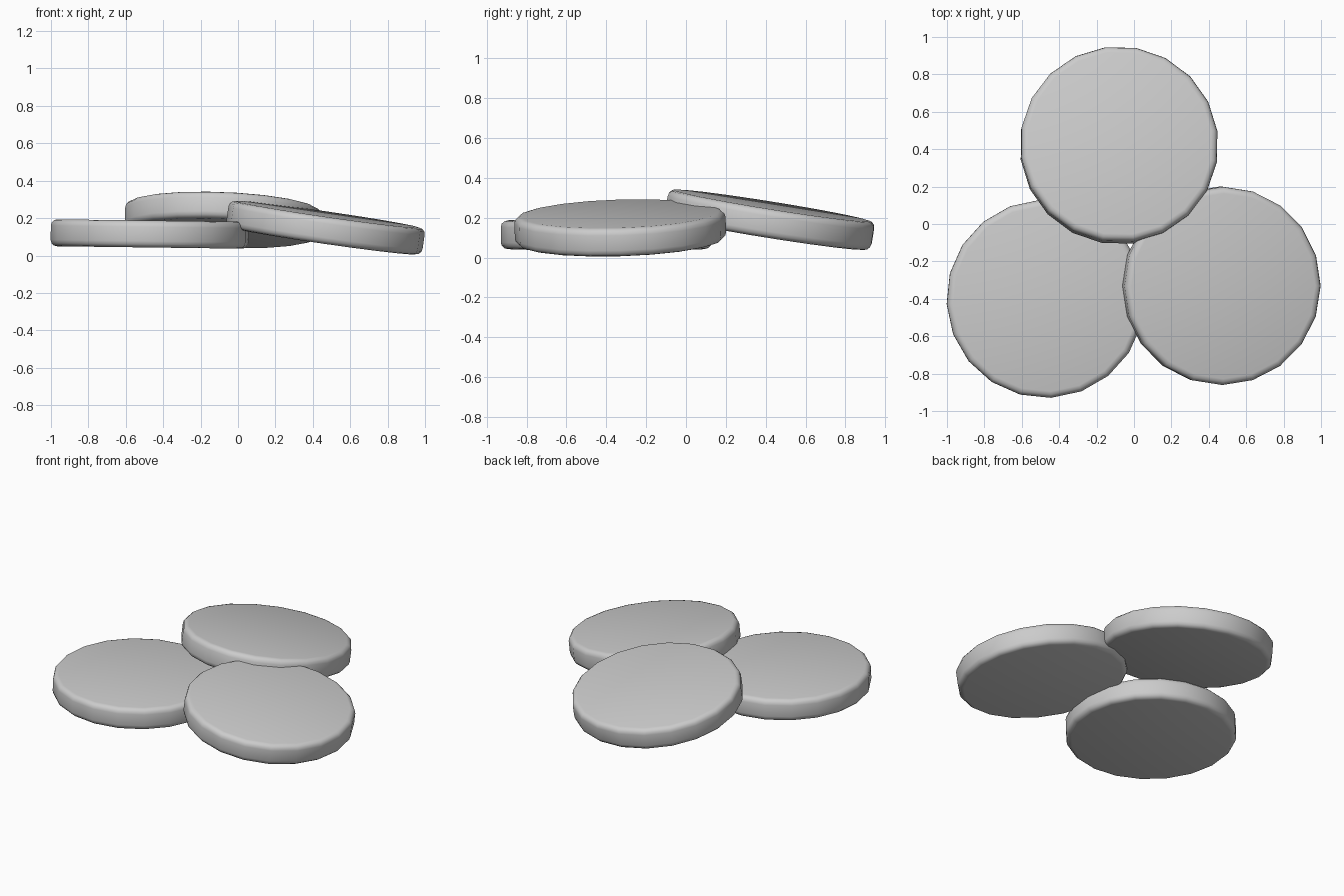
import bpy, math
from mathutils import Vector

if "Cube" in bpy.data.objects:
    bpy.data.objects.remove(bpy.data.objects["Cube"])

RADIUS, THICK, SIDES = 0.53, 0.144, 20


def disc(name, centre, slope_x, slope_y, phase):
    """Rounded coin tilted so its top rises by the given slopes along x and y."""
    bpy.ops.mesh.primitive_cylinder_add(vertices=SIDES, radius=RADIUS, depth=THICK)
    ob = bpy.context.object
    ob.name = name
    # the primitive's first vertex lies on +y, which matches a phase of 18 degrees steps
    ob.rotation_euler = (0, 0, math.radians(phase - 90))
    bpy.ops.object.transform_apply(location=False, rotation=True, scale=False)
    # rounded rims
    bev = ob.modifiers.new("rim", 'BEVEL')
    bev.width = 0.034
    bev.segments = 3
    bev.limit_method = 'ANGLE'
    bev.angle_limit = math.radians(40)
    bpy.ops.object.modifier_apply(modifier=bev.name)
    bpy.ops.object.shade_smooth_by_angle(angle=math.radians(35))
    # tilt and place
    normal = Vector((-slope_x, -slope_y, 1)).normalized()
    ob.rotation_euler = Vector((0, 0, 1)).rotation_difference(normal).to_euler()
    ob.location = centre
    return ob


# Three overlapping discs, each leaning on the next
disc("left_disc", (-0.472, -0.40, 0.115), -0.013, 0.0, 3)
disc("right_disc", (0.468, -0.33, 0.149), -0.145, 0.03, 0)
disc("back_disc", (-0.08, 0.42, 0.19), -0.04, -0.16, 8)
